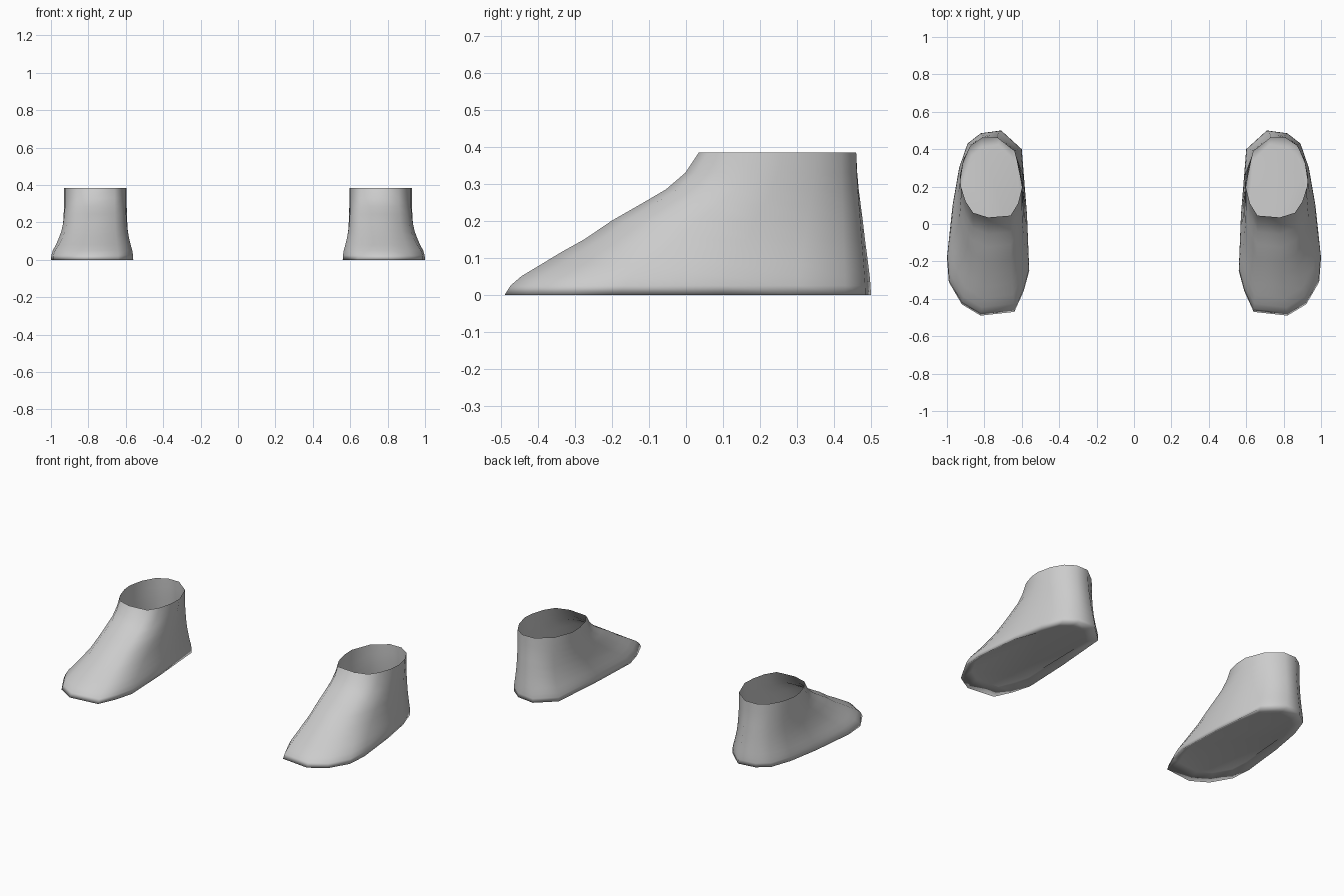
import bpy, bmesh

if "Cube" in bpy.data.objects:
    bpy.data.objects.remove(bpy.data.objects["Cube"])

# Matching outlines (heel, round the outer side to the toe, back along the inner side)
SOLE = [(.71, .50), (.82, .485), (.89, .43), (.935, .30), (.97, .10), (1.0, -.18),
        (.99, -.31), (.92, -.43), (.82, -.49), (.64, -.47), (.59, -.36),
        (.56, -.25), (.572, .05), (.60, .40)]
CUFF = [(.73, .46), (.81, .46), (.87, .42), (.91, .35), (.93, .26), (.925, .20),
        (.90, .12), (.86, .06), (.78, .035), (.66, .045), (.62, .11),
        (.60, .19), (.595, .27), (.64, .39)]
# height, y blend and x blend from sole to cuff (instep curve)
LEVELS = [(0, 0, 0), (.025, .03, .03), (.05, .085, .13), (.08, .18, .35),
          (.115, .29, .55), (.15, .41, .73), (.20, .55, .88), (.245, .70, .95),
          (.285, .83, 1), (.33, .93, 1), (.385, 1, 1)]


def make_foot(name, side):
    bm = bmesh.new()
    rings = []
    for z, ty, tx in LEVELS:
        rings.append([bm.verts.new((side * (a[0] + (b[0] - a[0]) * tx),
                                    a[1] + (b[1] - a[1]) * ty, z))
                      for a, b in zip(SOLE, CUFF)])
    n = len(SOLE)
    # walls, open at the cuff
    for lo, hi in zip(rings, rings[1:]):
        for i in range(n):
            j = (i + 1) % n
            bm.faces.new((lo[i], lo[j], hi[j], hi[i]))
    # sole with a shallow hollow under the forefoot
    inner = []
    for x, y in SOLE:
        px, py = .78 + (x - .78) * .8, y * .85
        inner.append(bm.verts.new((side * px, py, .025 if py < .1 else .004)))
    for i in range(n):
        j = (i + 1) % n
        bm.faces.new((rings[0][j], rings[0][i], inner[i], inner[j]))
    bm.faces.new(inner)
    bmesh.ops.recalc_face_normals(bm, faces=bm.faces)
    for f in bm.faces:
        f.smooth = True
    mesh = bpy.data.meshes.new(name)
    bm.to_mesh(mesh)
    bm.free()
    bpy.context.collection.objects.link(bpy.data.objects.new(name, mesh))


make_foot("left_foot", 1)
make_foot("right_foot", -1)
